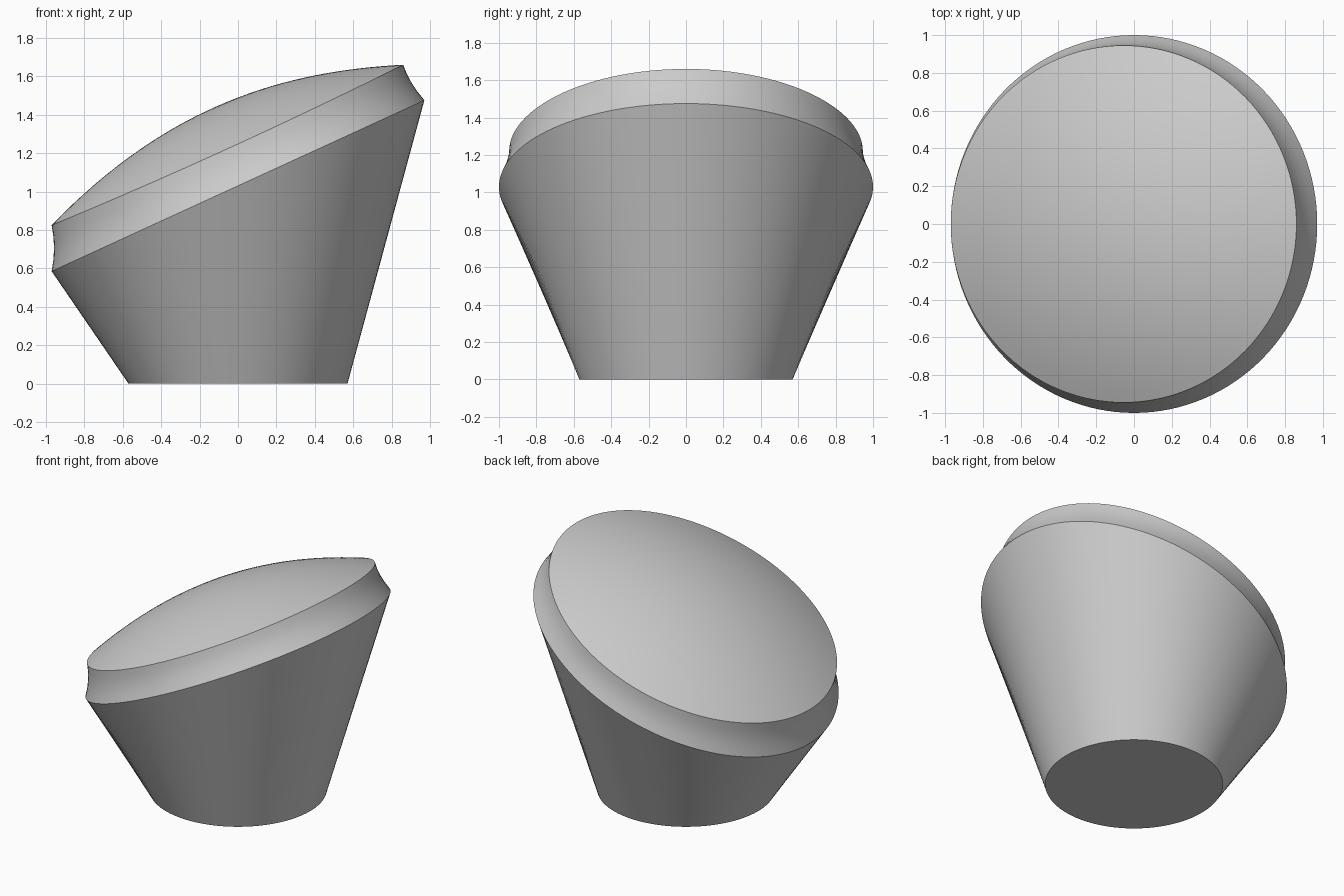
import bpy
import bmesh
from math import sin, cos, pi, radians

if "Cube" in bpy.data.objects:
    bpy.data.objects.remove(bpy.data.objects["Cube"], do_unlink=True)

SEGMENTS = 128
DOME_RINGS = 16

grey = bpy.data.materials.new("plain grey")
grey.use_nodes = True
colour = (0.6, 0.6, 0.6, 1)
grey.diffuse_color = colour
grey.node_tree.nodes["Principled BSDF"].inputs["Base Color"].default_value = colour


def base_point(a):
    return (0.57 * cos(a), 0.57 * sin(a), 0)


def rim_point(a):
    return (0.97 * cos(a), sin(a), 1.03 + 0.445 * cos(a))


def dome_point(a, r=1.0):
    u, v = r * cos(a), r * sin(a)
    bulge = 0.225 * (1 - r * r) * (1 - 0.18 * u)
    return (0.915 * u - 0.055, 0.945 * v, 1.2425 + 0.4175 * u + bulge - 0.02 * v * v)


def band_point(t):
    # slightly hollow band between the rim and the dome edge
    def point(a):
        x, y, z = (p + (q - p) * t for p, q in zip(rim_point(a), dome_point(a)))
        hollow = 0.05 * t * (1 - t)
        return (x - hollow * cos(a), y - hollow * sin(a), z)
    return point


bm = bmesh.new()


def ring(point):
    return [bm.verts.new(point(2 * pi * i / SEGMENTS)) for i in range(SEGMENTS)]


def bridge(low, high):
    for i in range(SEGMENTS):
        j = (i + 1) % SEGMENTS
        bm.faces.new((low[i], low[j], high[j], high[i]))


# Flat foot, slanted flaring body and hollow band
rings = [ring(base_point), ring(rim_point)]
rings += [ring(band_point(k / 4)) for k in range(1, 5)]
bm.faces.new(reversed(rings[0]))

# Shallow domed top
for k in range(1, DOME_RINGS):
    rings.append(ring(lambda a: dome_point(a, 1 - k / DOME_RINGS)))
for low, high in zip(rings, rings[1:]):
    bridge(low, high)
tip = bm.verts.new(dome_point(0, 0))
for i in range(SEGMENTS):
    bm.faces.new((rings[-1][i], rings[-1][(i + 1) % SEGMENTS], tip))

mesh = bpy.data.meshes.new("slanted_domed_body")
bm.to_mesh(mesh)
bm.free()
mesh.materials.append(grey)
body = bpy.data.objects.new("slanted_domed_body", mesh)
bpy.context.collection.objects.link(body)

bpy.ops.object.select_all(action="DESELECT")
body.select_set(True)
bpy.context.view_layer.objects.active = body
bpy.ops.object.shade_smooth_by_angle(angle=radians(20))
